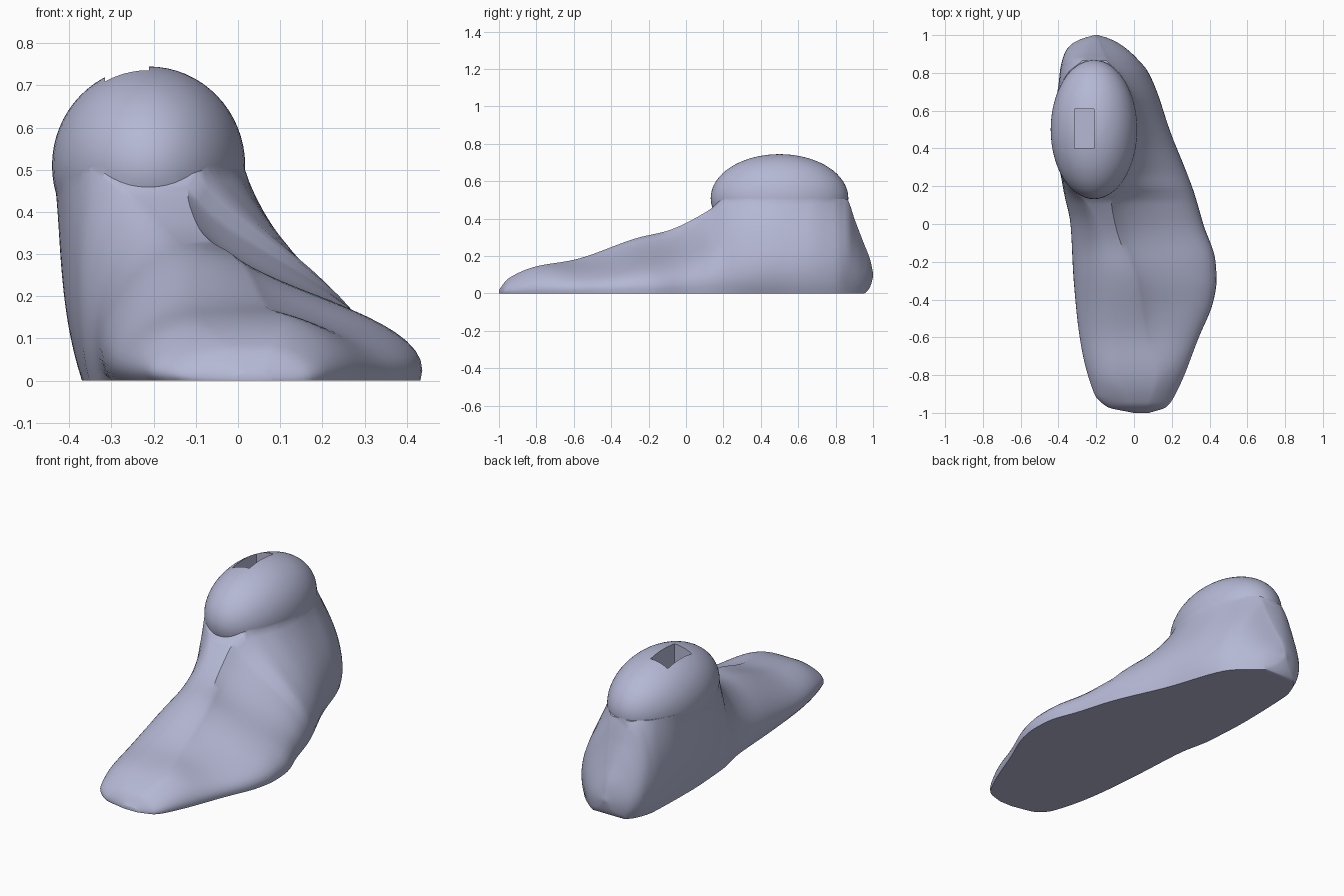
import bpy, bmesh, math
from mathutils import Vector

if "Cube" in bpy.data.objects:
    bpy.data.objects.remove(bpy.data.objects["Cube"], do_unlink=True)

skin = bpy.data.materials.new("pale_lavender_grey")
skin.use_nodes = True
colour = (0.46, 0.48, 0.66, 1)
skin.diffuse_color = colour
skin.node_tree.nodes["Principled BSDF"].inputs["Base Color"].default_value = colour

# Guide curves along the length: (y, value)
LEFT = [(-1, 0), (-.97, -.13), (-.9, -.2), (-.6, -.275), (-.3, -.305), (0, -.325),
        (.2, -.37), (.5, -.4), (.8, -.39), (.9, -.37), (.95, -.335), (.98, -.28), (1, -.21)]
RIGHT = [(-1, .08), (-.97, .17), (-.9, .22), (-.6, .345), (-.4, .425), (-.3, .44),
         (-.2, .435), (0, .37), (.2, .315), (.5, .2), (.8, .09), (.9, .01), (.96, -.07),
         (.985, -.13), (1, -.19)]
TOP = [(-1, .02), (-.95, .08), (-.8, .145), (-.6, .18), (-.25, .3), (-.1, .335),
       (.13, .45), (.2, .505), (.86, .505), (.9, .4), (.95, .27), (.985, .18), (1, .11)]
CREST_LEFT = [(-1, .02), (-.8, -.08), (-.3, -.1), (0, -.18), (.13, -.26), (.2, -.345),
              (.35, -.42), (.5, -.44), (.65, -.42), (.8, -.35), (.87, -.27), (1, -.2)]
CREST_RIGHT = [(-1, .06), (-.8, .11), (-.6, .06), (-.3, 0), (0, -.1), (.13, -.12), (.2, -.08),
               (.35, -.005), (.5, .015), (.65, -.005), (.8, -.08), (.87, -.15), (1, -.2)]
SOLE = [(-1, 0), (.95, 0), (.975, .02), (.99, .05), (1, .09)]
ROUND = [(-1, 1), (.05, 1), (.35, 0), (.75, 0), (.93, 1), (1, 1)]
SHOULDER = [(-1, 1), (-.8, 1), (-.4, .62), (.5, .64), (.93, .8), (1, .8)]
TUCK = [(-1, .01), (0, .01), (.5, .05), (.8, .06), (.94, .13), (1, .25)]


def sample(curve, y):
    """Smooth monotone interpolation through a guide curve."""
    slopes = [(b[1] - a[1]) / (b[0] - a[0]) for a, b in zip(curve, curve[1:])]
    tangents = [slopes[0]]
    for a, b in zip(slopes, slopes[1:]):
        tangents.append(2 * a * b / (a + b) if a * b > 0 else 0)
    tangents.append(slopes[-1])
    i = 0
    while i < len(slopes) - 1 and y > curve[i + 1][0]:
        i += 1
    (y0, v0), (y1, v1) = curve[i], curve[i + 1]
    h = y1 - y0
    t = (y - y0) / h
    s = 1 - t
    return (s * s * (1 + 2 * t) * v0 + t * t * (1 + 2 * s) * v1
            + h * t * s * (s * tangents[i] - t * tangents[i + 1]))


def bezier(points, count):
    a, b, c, d = (Vector(p) for p in points)
    for k in range(count + 1):
        t = k / count
        s = 1 - t
        yield a * s**3 + b * 3 * s * s * t + c * 3 * s * t * t + d * t**3


def section(y):
    """Arched cross-section with a flat sole, tucked in under the heel."""
    left, right, top, cl, cr, sole, r, shoulder, tuck = (
        sample(c, y) for c in (LEFT, RIGHT, TOP, CREST_LEFT, CREST_RIGHT,
                               SOLE, ROUND, SHOULDER, TUCK))
    h = top - sole
    w = right - left
    bulge = (.03 + .5 * tuck) * w + .22 * max(cl - left, 0)
    inner = bezier([(left + tuck * w, sole), (left - bulge, sole + .38 * h),
                    (cl + .6 * (left - cl), sole + h * (.75 + .25 * r)), (cl, top)], 16)
    outer = bezier([(cr, top), (cr + .3 * (right - cr), sole + h * shoulder),
                    (right + (.05 + .5 * tuck) * w, sole + h * (.36 + .13 * r)),
                    (right - tuck * w, sole)], 16)
    return [(p.x, y, p.y) for p in (*inner, *outer)]


def finish(bm, name):
    bmesh.ops.recalc_face_normals(bm, faces=bm.faces)
    mesh = bpy.data.meshes.new(name)
    bm.to_mesh(mesh)
    bm.free()
    obj = bpy.data.objects.new(name, mesh)
    bpy.context.collection.objects.link(obj)
    mesh.materials.append(skin)
    return obj


# Foot lofted from toe to heel
bm = bmesh.new()
STEPS = 90
rings = [[bm.verts.new(p) for p in section(-math.cos(math.pi * i / STEPS))]
         for i in range(STEPS + 1)]
for a, b in zip(rings, rings[1:]):
    for k in range(len(a)):
        n = (k + 1) % len(a)
        bm.faces.new((a[k], a[n], b[n], b[k]))
bm.faces.new(rings[0])
bm.faces.new(rings[-1])
foot = finish(bm, "foot")

# Rounded ankle cap
bm = bmesh.new()
bmesh.ops.create_uvsphere(bm, u_segments=64, v_segments=32, radius=1)
bmesh.ops.scale(bm, vec=(.229, .368, .235), verts=bm.verts)
bmesh.ops.translate(bm, vec=(-.212, .5, .51), verts=bm.verts)
ankle = finish(bm, "ankle_cap")

# Rectangular socket cut down into the ankle
bm = bmesh.new()
bmesh.ops.create_cube(bm, size=1)
bmesh.ops.scale(bm, vec=(.105, .21, .5), verts=bm.verts)
bmesh.ops.translate(bm, vec=(-.263, .505, .66), verts=bm.verts)
cutter = finish(bm, "socket_cutter")
cutter.hide_render = True
cutter.hide_set(True)

# Merge the cap with the foot, then cut the socket
for operation, tool in (("UNION", ankle), ("DIFFERENCE", cutter)):
    step = foot.modifiers.new(operation.lower(), "BOOLEAN")
    step.operation = operation
    step.solver = "EXACT"
    step.object = tool
    bpy.ops.object.select_all(action="DESELECT")
    foot.select_set(True)
    bpy.context.view_layer.objects.active = foot
    bpy.ops.object.modifier_apply(modifier=step.name)
bpy.data.objects.remove(ankle, do_unlink=True)
bpy.ops.object.shade_smooth_by_angle(angle=math.radians(40))
